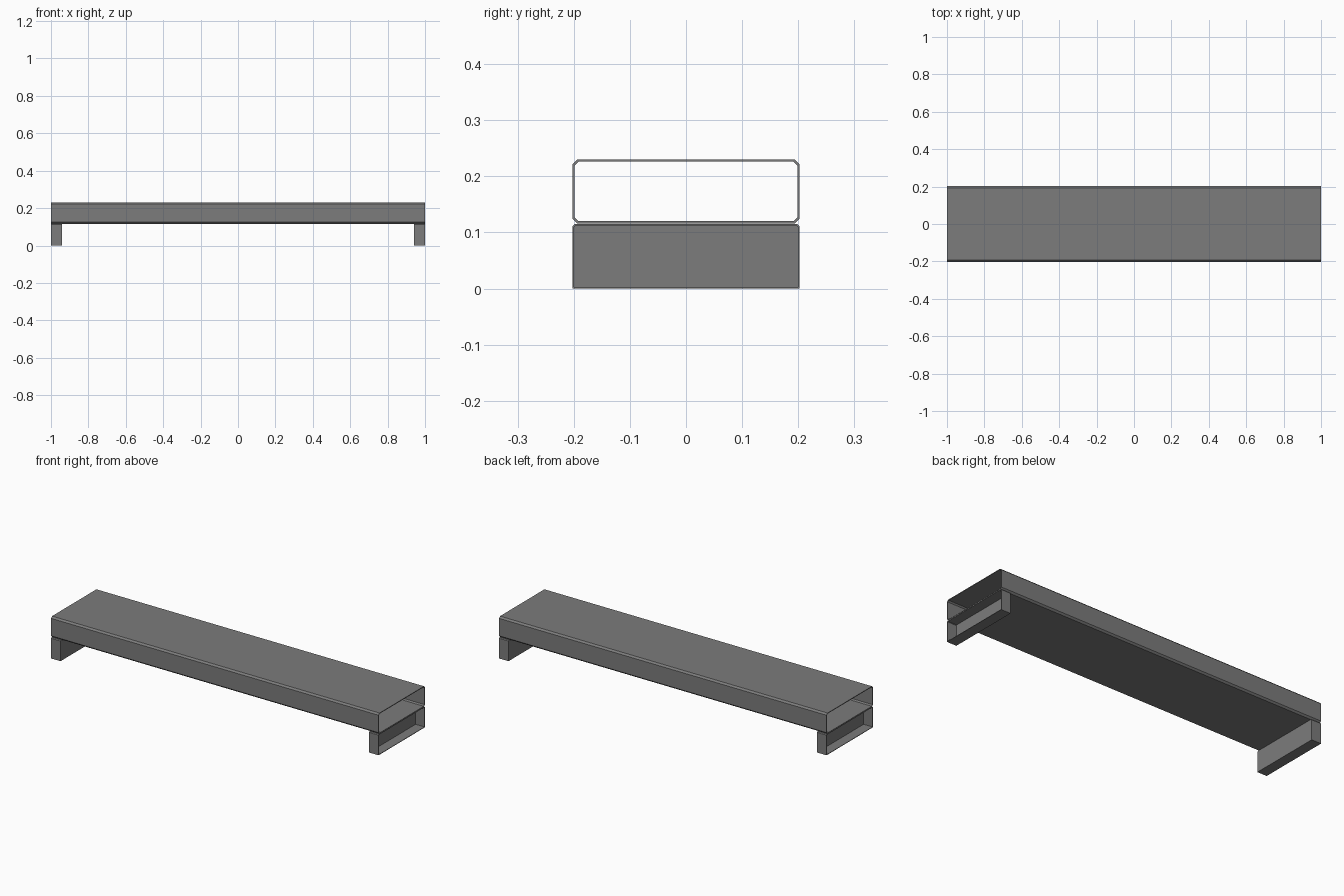
import bpy, bmesh
from mathutils import Vector

cube = bpy.data.objects.get("Cube")
if cube:
    bpy.data.objects.remove(cube, do_unlink=True)

# Single grey painted sheet metal
GREY = (0.2, 0.2, 0.2, 1.0)
metal = bpy.data.materials.new("grey_metal")
metal.use_nodes = True
metal.diffuse_color = GREY
metal.node_tree.nodes["Principled BSDF"].inputs["Base Color"].default_value = GREY

HALF_DEPTH = 0.2025
BOTTOM, TOP = 0.116, 0.23


def outline(z0, z1, low, high):
    """Rectangle in y-z with chamfered lower and upper corners."""
    d = HALF_DEPTH
    half = [(d - low, z0), (d, z0 + low), (d, z1 - high), (d - high, z1)]
    if low == 0:
        half = half[1:]
    return half + [(-y, z) for y, z in reversed(half)]


def sheet_part(name, profile, x_open, x_end, wall, closed_end):
    """Sweep the outline along x as thin folded sheet."""
    bm = bmesh.new()
    rings = [[bm.verts.new((x, y, z)) for y, z in profile] for x in (x_open, x_end)]
    n = len(profile)
    for i in range(n):
        j = (i + 1) % n
        bm.faces.new((rings[0][i], rings[0][j], rings[1][j], rings[1][i]))
    if closed_end:
        bm.faces.new(rings[1])
    # Point all faces outward so the wall grows inward
    middle = sum((v.co for v in bm.verts), Vector()) / len(bm.verts)
    for f in bm.faces:
        f.normal_update()
        if f.normal.dot(f.calc_center_median() - middle) < 0:
            f.normal_flip()
    mesh = bpy.data.meshes.new(name)
    bm.to_mesh(mesh)
    bm.free()
    mesh.materials.append(metal)
    obj = bpy.data.objects.new(name, mesh)
    bpy.context.collection.objects.link(obj)
    solid = obj.modifiers.new("sheet_thickness", "SOLIDIFY")
    solid.thickness = wall
    solid.offset = -1
    solid.use_even_offset = True
    return obj


# Long flat tube, open at both ends
sheet_part("shelf_tube", outline(BOTTOM, TOP, 0.009, 0.009), -1, 1, 0.004, False)

# Tray-shaped feet, open towards the outside
for side, sign in (("left", 1), ("right", -1)):
    sheet_part(side + "_foot", outline(0, BOTTOM - 0.001, 0, 0.004),
               sign, sign * 0.942, 0.003, True)
